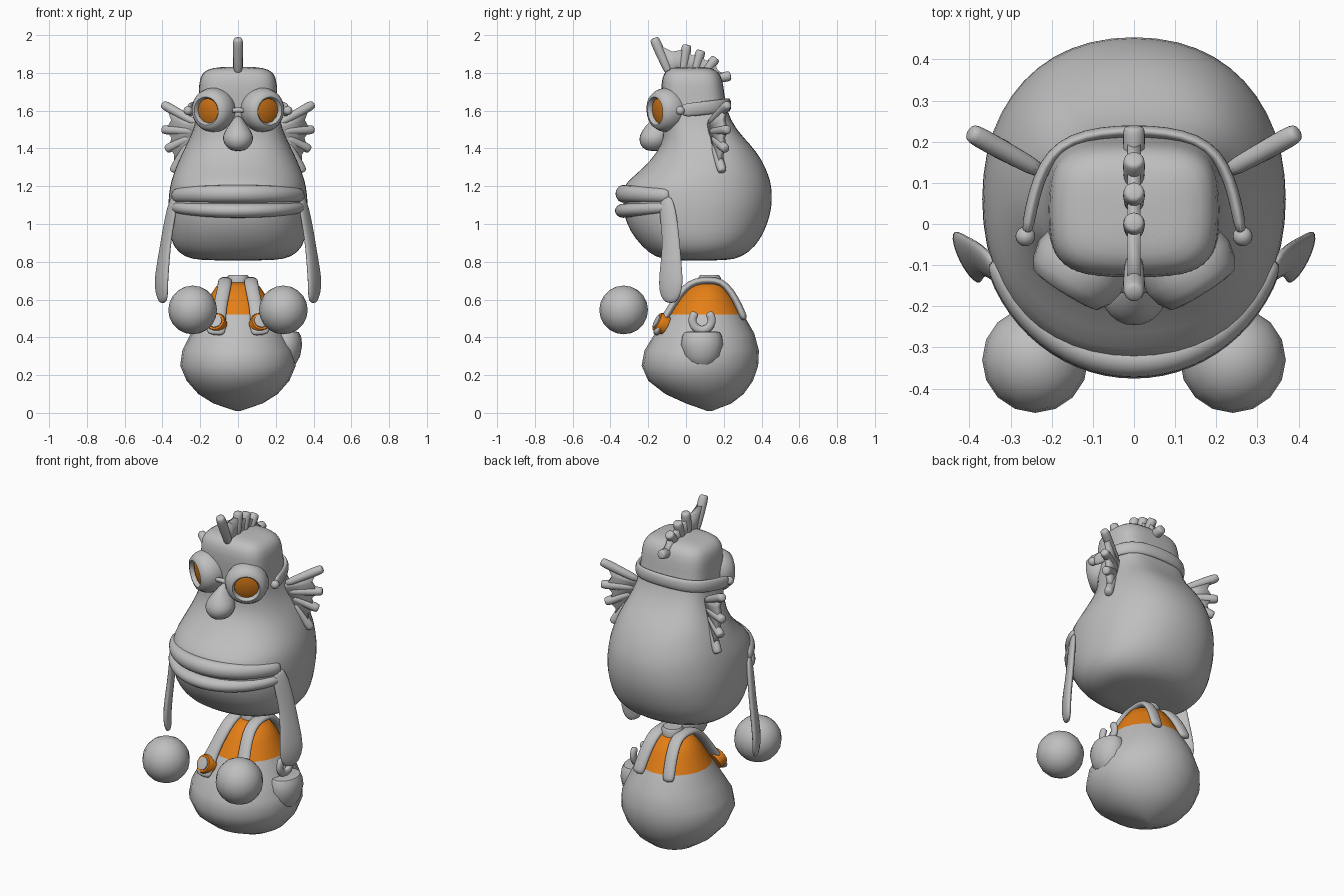
import bpy, bmesh
from math import cos, sin, pi, radians, copysign
from mathutils import Vector

if "Cube" in bpy.data.objects:
    bpy.data.objects.remove(bpy.data.objects["Cube"])


def material(name, rgb):
    mat = bpy.data.materials.new(name)
    mat.use_nodes = True
    mat.diffuse_color = (*rgb, 1)
    mat.node_tree.nodes["Principled BSDF"].inputs["Base Color"].default_value = (*rgb, 1)
    return mat


GREY = material("plain grey", (.52, .52, .52))
ORANGE = material("orange cloth", (.78, .21, .008))
LENS = material("amber lens", (.6, .17, .008))


def finish(name, bm, mat, mirror=False, smooth=0):
    """Turn a bmesh into a shaded object, optionally mirrored and subdivided."""
    bmesh.ops.recalc_face_normals(bm, faces=bm.faces)
    mesh = bpy.data.meshes.new(name)
    bm.to_mesh(mesh)
    bm.free()
    mesh.materials.append(mat)
    mesh.shade_smooth()
    if not smooth:
        mesh.set_sharp_from_angle(angle=radians(50))
    obj = bpy.data.objects.new(name, mesh)
    bpy.context.collection.objects.link(obj)
    if mirror:
        obj.modifiers.new("Mirror", "MIRROR")
    if smooth:
        sub = obj.modifiers.new("Smooth", "SUBSURF")
        sub.levels = sub.render_levels = smooth
    return obj


def skin(name, rings, mat=GREY, **options):
    """Join rings of points with quads and cap both ends."""
    bm = bmesh.new()
    loops = [[bm.verts.new(p) for p in ring] for ring in rings]
    for a, b in zip(loops, loops[1:]):
        for i in range(len(a)):
            j = (i + 1) % len(a)
            bm.faces.new((a[i], a[j], b[j], b[i]))
    bm.faces.new(loops[0])
    bm.faces.new(loops[-1])
    return finish(name, bm, mat, **options)


def loft(name, sections, sides=24, x=0, power=lambda z: 2, **options):
    """Stack horizontal sections given as height, half width, front and back."""
    rings = []
    for z, half, front, back in sections:
        e = 2 / power(z)
        ring = []
        for i in range(sides):
            c, s = cos(2 * pi * i / sides), sin(2 * pi * i / sides)
            ring.append((x + half * copysign(abs(c) ** e, c),
                         (front + back) / 2 + (back - front) / 2 * copysign(abs(s) ** e, s), z))
        rings.append(ring)
    return skin(name, rings, **options)


def lathe(name, profile, centre, axis, sides=24, **options):
    """Spin radius and height pairs around an axis."""
    turn = Vector(axis).to_track_quat("Z", "Y")
    rings = [[Vector(centre) + turn @ Vector((r * cos(2 * pi * i / sides), r * sin(2 * pi * i / sides), h))
              for i in range(sides)] for r, h in profile]
    return skin(name, rings, **options)


def tube(name, path, sizes, wide, sides=10, **options):
    """Sweep an oval along a path; sizes are half width and half thickness."""
    path = [Vector(p) for p in path]
    if isinstance(sizes, tuple):
        sizes = [sizes] * len(path)
    rings = []
    for k, p in enumerate(path):
        along = (path[min(k + 1, len(path) - 1)] - path[max(k - 1, 0)]).normalized()
        u = Vector(wide)
        u = (u - along * u.dot(along)).normalized()
        v = along.cross(u)
        w, t = sizes[k]
        rings.append([p + u * w * cos(2 * pi * i / sides) + v * t * sin(2 * pi * i / sides)
                      for i in range(sides)])
    return skin(name, rings, smooth=1, **options)


def ball(name, centre, radius, **options):
    bm = bmesh.new()
    bmesh.ops.create_uvsphere(bm, u_segments=16, v_segments=10, radius=radius)
    bmesh.ops.translate(bm, verts=bm.verts, vec=centre)
    return finish(name, bm, GREY, **options)


def fan(name, rays, wide, radius, mirror=False):
    """Fin made of rounded ribs with a scalloped web between them."""
    rays = [(Vector(a), Vector(b)) for a, b in rays]
    columns = []
    for i, (root, tip) in enumerate(rays):
        path = [root.lerp(tip, f) for f in (0, .4, .75, .95, 1)]
        tube(f"{name}_rib_{i + 1}", path, [(radius * f, radius * f) for f in (.8, .9, 1, .95, .7)],
             wide, mirror=mirror)
        columns.append((root, root.lerp(tip, .85)))
        if i + 1 < len(rays):
            after = rays[i + 1]
            low = root.lerp(after[0], .5)
            columns.append((low, low.lerp(tip.lerp(after[1], .5), .7)))
    bm = bmesh.new()
    verts = [[bm.verts.new(p) for p in column] for column in columns]
    for a, b in zip(verts, verts[1:]):
        bm.faces.new((a[0], b[0], b[1], a[1]))
    web = finish(name + "_web", bm, GREY, mirror=mirror)
    solid = web.modifiers.new("Thickness", "SOLIDIFY")
    solid.thickness, solid.offset = radius * 1.1, 0


# Head: wide belly-like jaw narrowing to a boxy crown
loft("head", [
    (.805, .2, -.08, .22), (.825, .29, -.17, .3), (.88, .348, -.235, .37), (.96, .367, -.3, .42),
    (1.05, .373, -.335, .45), (1.12, .373, -.335, .46), (1.2, .364, -.345, .457),
    (1.26, .347, -.27, .44), (1.34, .315, -.185, .405), (1.42, .275, -.13, .345),
    (1.5, .236, -.12, .265), (1.6, .212, -.125, .215), (1.7, .209, -.132, .203),
    (1.78, .205, -.13, .192), (1.82, .17, -.1, .16), (1.833, .09, -.05, .1)],
    power=lambda z: 2.2 + 1.2 * min(1, max(0, (z - 1.35) / .25)), smooth=1)

# Lips: two arcs around the front of the jaw
for name, height, lift, w, t in (("upper_lip", 1.16, -.015, .05, .045),
                                 ("lower_lip", 1.07, .03, .04, .048)):
    arc = [radians(a) for a in range(-70, 71, 10)]
    tube(name, [(.362 * sin(a), .05 - .383 * cos(a), height + lift * (1 - cos(a))) for a in arc],
         [(w * (.6 + .4 * cos(a)), t * (.4 + .6 * cos(a))) for a in arc], (0, 0, 1))

# Flat whiskers hanging from the mouth corners
tube("whisker", [(.335, -.105, 1.15), (.35, -.1, 1.08), (.37, -.085, .98), (.385, -.078, .88),
                 (.4, -.08, .76), (.408, -.08, .68), (.4, -.085, .61), (.395, -.085, .58)],
     [(.03, .015), (.052, .018), (.052, .02), (.055, .02), (.07, .022), (.077, .022), (.06, .02),
      (.025, .012)], (.45, .9, 0), mirror=True)

# Nose
loft("nose", [(1.385, .025, -.2, -.14), (1.405, .065, -.24, -.1), (1.45, .09, -.255, -.08),
              (1.49, .075, -.24, -.08), (1.54, .037, -.2, -.08), (1.575, .015, -.15, -.08)],
     sides=12, smooth=1)

# Goggles: cups, lenses, bridge, head strap and end knobs
eye, gaze = (.122, -.09, 1.605), (.53, -.84, -.08)
lathe("goggle_cup", [(.03, -.1), (.075, -.085), (.108, -.035), (.119, .015), (.11, .055),
                     (.092, .083), (.075, .087), (.066, .075), (.064, .05)], eye, gaze, mirror=True)
lathe("goggle_lens", [(.066, .064), (.045, .071), (.015, .074)], eye, gaze, sides=12,
      mat=LENS, mirror=True)
tube("goggle_bridge", [(-.04, -.155, 1.6), (0, -.16, 1.605), (.04, -.155, 1.6)], (.014, .014), (0, 0, 1))
half = [(.262, -.03, 1.6), (.25, .04, 1.607), (.232, .11, 1.615), (.2, .17, 1.622),
        (.15, .205, 1.627), (.08, .222, 1.63)]
tube("goggle_strap", half + [(0, .226, 1.63)] + [(-x, y, z) for x, y, z in reversed(half)],
     (.038, .016), (0, 0, 1))
ball("strap_knob", (.264, -.03, 1.6), .024, mirror=True)

# Ear fins fanning out and back
fin = [((.215, 1.53), (.4, 1.635)), ((.23, 1.49), (.4, 1.5)),
       ((.25, 1.46), (.38, 1.395)), ((.26, 1.43), (.345, 1.275))]
fan("ear_fin", [[(x, .125 + .55 * (x - .22), z) for x, z in ray] for ray in fin],
    (.55, -1, 0), .027, mirror=True)

# Crest along the top of the head
crest = [((-.08, 1.78), (-.17, 1.985)), ((-.02, 1.79), (.005, 1.95)), ((.04, 1.79), (.08, 1.92)),
         ((.08, 1.78), (.16, 1.88)), ((.11, 1.76), (.238, 1.785))]
fan("crest", [[(0, y, z) for y, z in ray] for ray in crest], (1, 0, 0), .029)

# Pear-shaped body with an orange upper panel
body = loft("body", [
    (.01, .012, .113, .137), (.05, .13, 0, .24), (.1, .21, -.11, .305), (.17, .272, -.2, .355),
    (.25, .306, -.235, .382), (.33, .295, -.22, .386), (.42, .25, -.165, .362),
    (.52, .2, -.095, .305), (.61, .155, -.035, .255), (.67, .115, .015, .212), (.69, .06, .065, .165)])
body.data.materials.append(ORANGE)
for face in body.data.polygons:
    face.material_index = int(face.center.z > .52)

# Neck plug, shoulder straps and buttons
lathe("neck_plug", [(.055, .67), (.06, .715), (.05, .73), (.02, .73)], (0, .125, 0), (0, 0, 1))
tube("shoulder_strap", [(.12, -.165, .41), (.115, -.145, .45), (.1, -.09, .54), (.08, -.035, .63),
                        (.07, .02, .685), (.068, .08, .702), (.068, .16, .702), (.073, .21, .68),
                        (.085, .265, .6), (.095, .295, .53), (.1, .312, .49)],
     [(.05, .02), (.055, .02)] + [(.038, .02)] * 9, (1, 0, 0), mirror=True)
spot, out = (.115, -.135, .475), (.25, -.85, .45)
lathe("button_rim", [(.052, -.03), (.054, .01), (.048, .022), (.02, .022)], spot, out, sides=16,
      mat=ORANGE, mirror=True)
lathe("button_face", [(.038, .015), (.036, .027), (.015, .029)], spot, out, sides=16, mirror=True)

# Floating round hands
ball("hand", (.24, -.33, .545), .129, mirror=True)

# Tool pouch with a spanner on the left hip
loft("tool_pouch", [(.233, .02, .055, .115), (.255, .05, .02, .15), (.3, .075, -.012, .182),
                    (.36, .086, -.026, .196), (.405, .08, -.02, .19), (.428, .068, -.008, .178),
                    (.43, .055, .005, .165)], sides=16, x=.254)
jaw = [radians(a) for a in range(125, 416, 29)]
tube("spanner_jaw", [(.25, .085 + .053 * cos(a), .49 + .053 * sin(a)) for a in jaw],
     (.018, .024), (1, 0, 0))
tube("spanner_shank", [(.25, .085, .38), (.25, .085, .42), (.25, .085, .45)], (.018, .03), (1, 0, 0))
